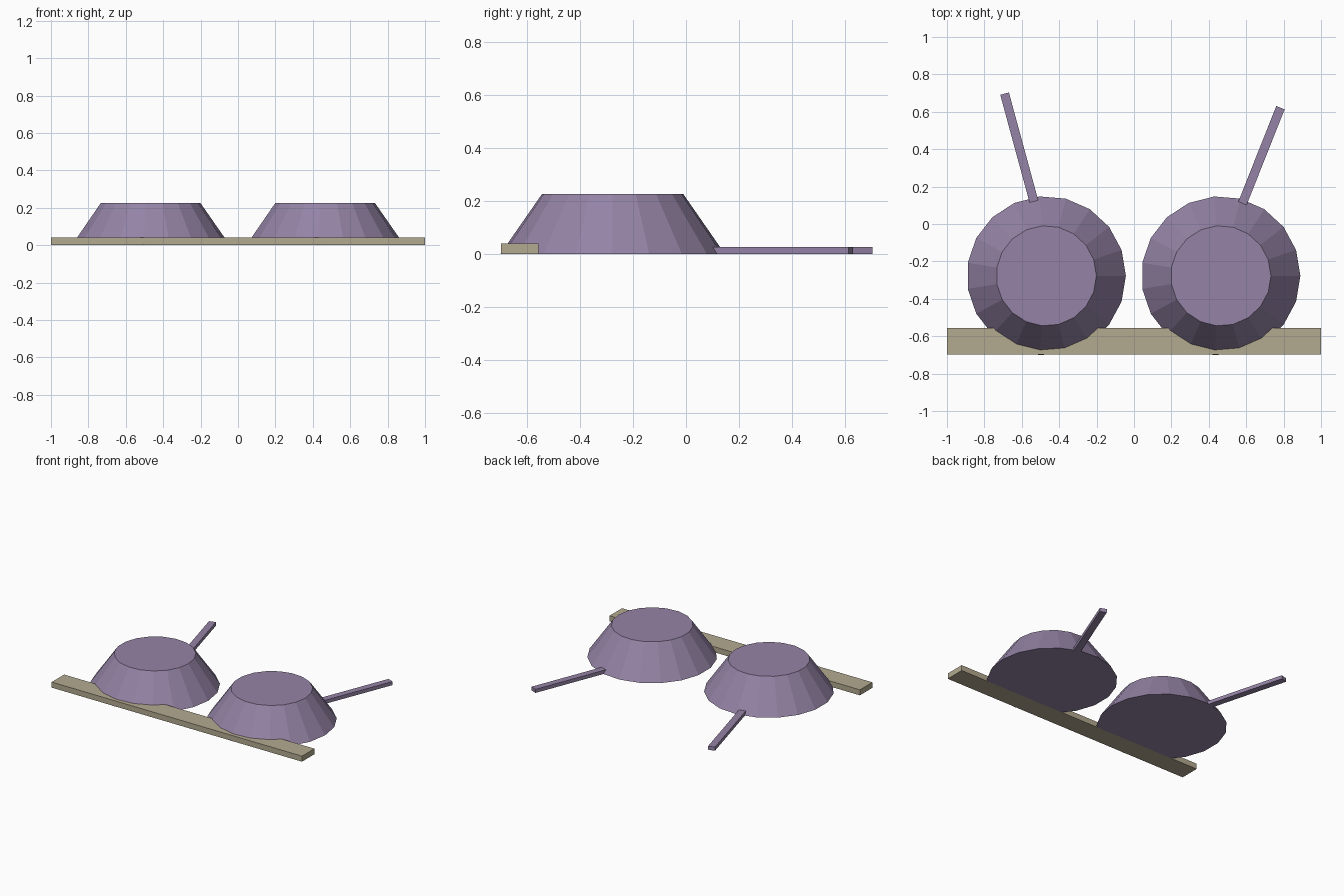
import bpy
from math import cos, sin, atan2, hypot
from mathutils import Vector

if "Cube" in bpy.data.objects:
    bpy.data.objects.remove(bpy.data.objects["Cube"])


def material(name, color):
    mat = bpy.data.materials.new(name)
    mat.diffuse_color = (*color, 1)
    mat.use_nodes = True
    mat.node_tree.nodes["Principled BSDF"].inputs["Base Color"].default_value = mat.diffuse_color
    return mat


purple = material("purple", (0.30, 0.23, 0.38))
tan = material("tan", (0.45, 0.40, 0.28))


def box(name, center, size, mat, angle=0):
    bpy.ops.mesh.primitive_cube_add(size=1, location=center, rotation=(0, 0, angle))
    ob = bpy.context.object
    ob.name = name
    ob.scale = size
    ob.data.materials.append(mat)


def dome(name, x):
    # 19-sided tapered body with one corner pointing to +x
    h = 0.226
    bpy.ops.mesh.primitive_cone_add(vertices=19, radius1=0.4255, radius2=0.268,
                                    depth=h, location=(x, -0.277, h / 2))
    ob = bpy.context.object
    ob.name = name
    v = max(ob.data.vertices, key=lambda v: v.co.length).co
    a = atan2(v.y, v.x)
    for v in ob.data.vertices:
        p = v.co.copy()
        v.co = (p.x * cos(a) + p.y * sin(a), p.y * cos(a) - p.x * sin(a), p.z)
    ob.data.materials.append(purple)


def handle(name, start, end):
    # flat bar lying on the floor from the rim outwards
    a, b = Vector(start), Vector(end)
    d = b - a
    mid = (a + b) / 2
    box(name, (mid.x, mid.y, 0.013), (d.length, 0.048, 0.026), purple, atan2(d.y, d.x))


# Front board
box("front_board", (0, -0.627, 0.02), (2, 0.142, 0.04), tan)

# Two tapered bodies with splayed handles
dome("left_body", -0.469)
dome("right_body", 0.464)
handle("left_handle", (-0.535, 0.120), (-0.692, 0.697))
handle("right_handle", (0.579, 0.108), (0.783, 0.622))
